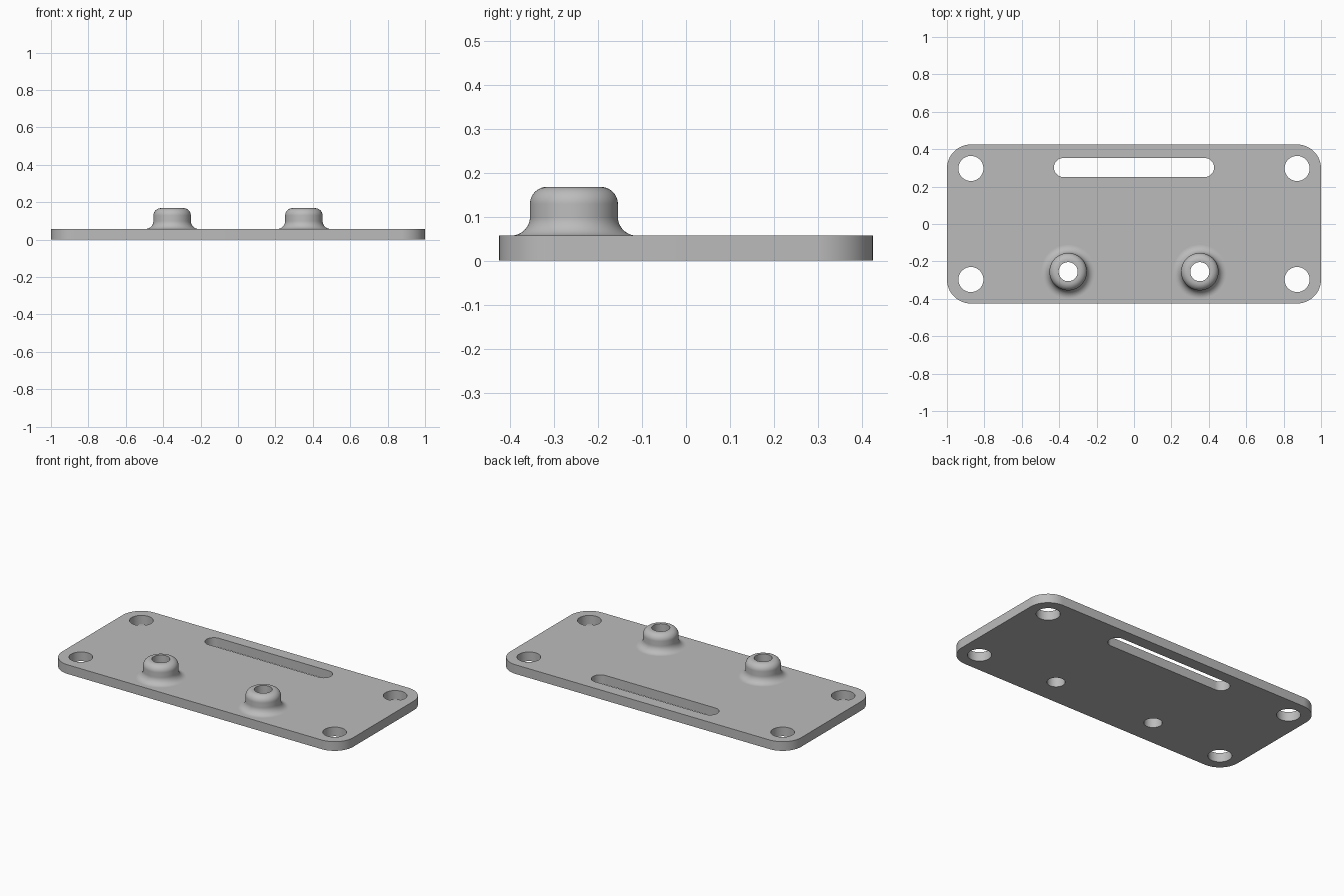
import bpy, bmesh
from math import pi, sin, cos, radians
from mathutils import Vector

cube = bpy.data.objects.get("Cube")
if cube:
    bpy.data.objects.remove(cube, do_unlink=True)

THICK = 0.057
HALF_X, HALF_Y, CORNER = 1.0, 0.425, 0.128
HOLE_X, HOLE_Y, HOLE_R = HALF_X - CORNER, HALF_Y - CORNER, 0.067
SLOT_X, SLOT_Y, SLOT_R = 0.377, 0.302, 0.051
BOSS_X, BOSS_Y, BOSS_R, BOSS_TOP = 0.352, -0.255, 0.1, 0.168
BORE_R, ROUND, FILLET = 0.051, 0.039, 0.043

grey = bpy.data.materials.new("light grey metal")
grey.use_nodes = True
colour = (0.5, 0.5, 0.5, 1)
grey.diffuse_color = colour
grey.node_tree.nodes["Principled BSDF"].inputs["Base Color"].default_value = colour


def arc(cx, cy, r, start, end, steps):
    """Points along a circular arc, angles in degrees."""
    angles = [radians(start + (end - start) * i / steps) for i in range(steps + 1)]
    return [(cx + r * cos(a), cy + r * sin(a)) for a in angles]


def circle(cx, cy, r):
    return arc(cx, cy, r, 0, 360, 64)[:-1]


def finish(obj):
    obj.data.materials.clear()
    obj.data.materials.append(grey)
    bpy.ops.object.select_all(action='DESELECT')
    obj.select_set(True)
    bpy.context.view_layer.objects.active = obj
    bpy.ops.object.shade_smooth_by_angle(angle=radians(30))


def extruded_plate(name, outlines, thickness):
    """Filled 2D outline with holes, given a thickness."""
    curve = bpy.data.curves.new(name, 'CURVE')
    curve.dimensions = '2D'
    curve.fill_mode = 'BOTH'
    curve.extrude = thickness / 2
    for points in outlines:
        spline = curve.splines.new('POLY')
        spline.points.add(len(points) - 1)
        for p, (x, y) in zip(spline.points, points):
            p.co = (x, y, 0, 1)
        spline.use_cyclic_u = True
    temp = bpy.data.objects.new(name + "_outline", curve)
    bpy.context.collection.objects.link(temp)
    bpy.context.view_layer.update()
    evaluated = temp.evaluated_get(bpy.context.evaluated_depsgraph_get())
    mesh = bpy.data.meshes.new_from_object(evaluated)
    bpy.data.objects.remove(temp, do_unlink=True)
    bm = bmesh.new()
    bm.from_mesh(mesh)
    bmesh.ops.remove_doubles(bm, verts=bm.verts, dist=1e-5)
    bmesh.ops.translate(bm, verts=bm.verts, vec=(0, 0, thickness / 2))
    bmesh.ops.recalc_face_normals(bm, faces=bm.faces)
    bm.to_mesh(mesh)
    bm.free()
    obj = bpy.data.objects.new(name, mesh)
    bpy.context.collection.objects.link(obj)
    finish(obj)


def lathe(name, profile, location):
    """Closed (radius, height) profile spun around z."""
    bm = bmesh.new()
    verts = [bm.verts.new((r, 0, z)) for r, z in profile]
    edges = [bm.edges.new((v, verts[i - 1])) for i, v in enumerate(verts)]
    bmesh.ops.spin(bm, geom=verts + edges, cent=(0, 0, 0), axis=(0, 0, 1),
                   angle=2 * pi, steps=64, use_merge=True)
    bmesh.ops.remove_doubles(bm, verts=bm.verts, dist=1e-5)
    bmesh.ops.recalc_face_normals(bm, faces=bm.faces)
    mesh = bpy.data.meshes.new(name)
    bm.to_mesh(mesh)
    bm.free()
    obj = bpy.data.objects.new(name, mesh)
    obj.location = Vector(location)
    bpy.context.collection.objects.link(obj)
    finish(obj)


# Rounded plate with corner holes, slot and boss bores
outline = (arc(HOLE_X, HOLE_Y, CORNER, 0, 90, 16) + arc(-HOLE_X, HOLE_Y, CORNER, 90, 180, 16)
           + arc(-HOLE_X, -HOLE_Y, CORNER, 180, 270, 16) + arc(HOLE_X, -HOLE_Y, CORNER, 270, 360, 16))
slot = arc(SLOT_X, SLOT_Y, SLOT_R, -90, 90, 24) + arc(-SLOT_X, SLOT_Y, SLOT_R, 90, 270, 24)
holes = [circle(sx * HOLE_X, sy * HOLE_Y, HOLE_R) for sx in (-1, 1) for sy in (-1, 1)]
bores = [circle(sx * BOSS_X, BOSS_Y, BORE_R) for sx in (-1, 1)]
extruded_plate("base_plate", [outline, slot] + holes + bores, THICK)

# Hollow bosses with a rounded rim and a flared foot
rim = arc(BOSS_R - ROUND, BOSS_TOP - ROUND, ROUND, 90, 0, 12)
foot = arc(BOSS_R + FILLET, THICK + FILLET, FILLET, 180, 270, 12)
profile = [(BORE_R, THICK), (BORE_R, BOSS_TOP)] + rim + foot
for side, sx in (("left", 1), ("right", -1)):
    lathe(side + "_boss", profile, (sx * BOSS_X, BOSS_Y, 0))
